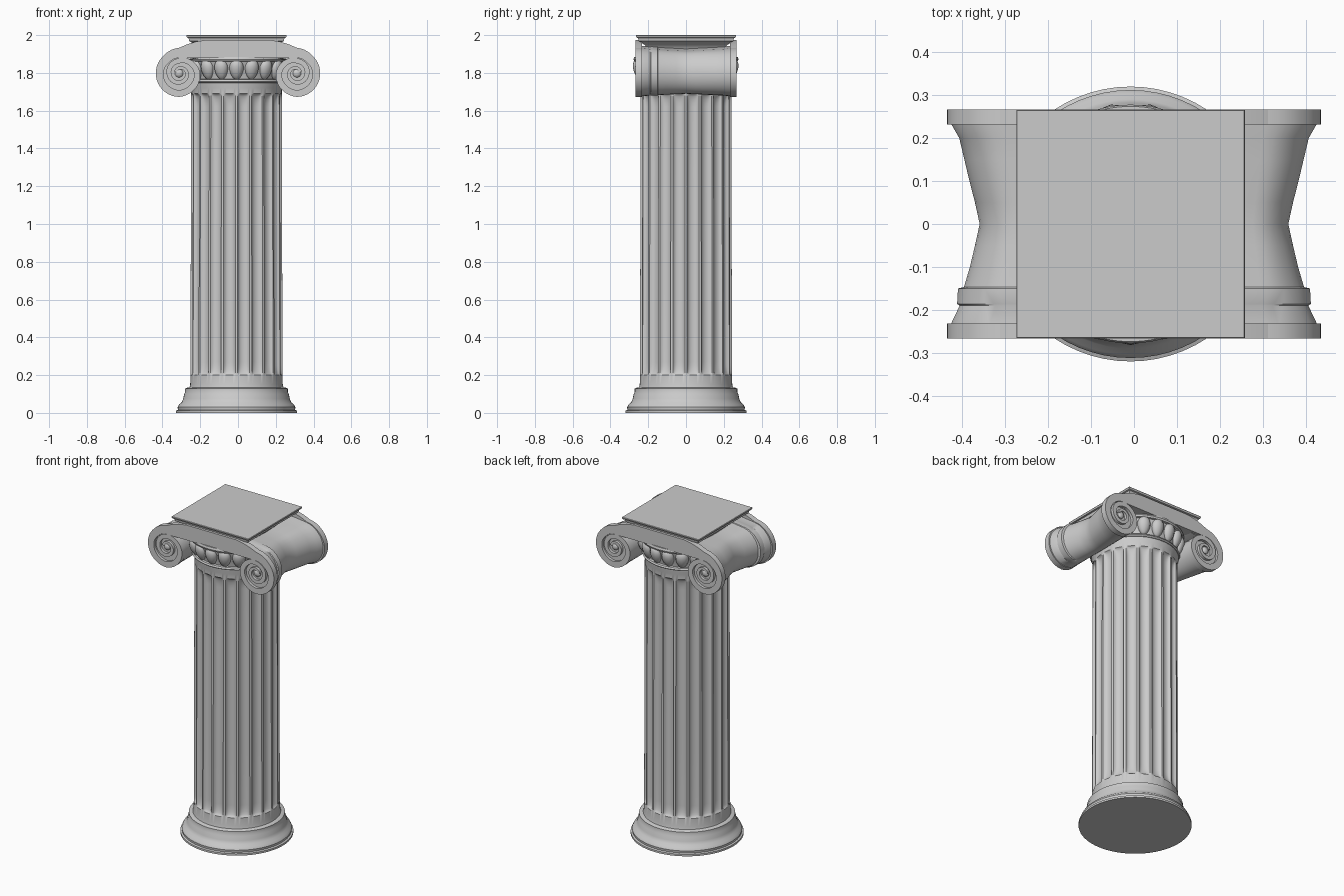
import bpy, bmesh, math
from math import sin, cos, pi, sqrt

if "Cube" in bpy.data.objects:
    bpy.data.objects.remove(bpy.data.objects["Cube"])

OX = -0.008  # shaft and base sit slightly left of the volutes


def make(name, verts, faces, angle=35, mirror=None, loc=(0, 0, 0)):
    me = bpy.data.meshes.new(name)
    me.from_pydata(verts, [], faces)
    bm = bmesh.new()
    bm.from_mesh(me)
    bmesh.ops.recalc_face_normals(bm, faces=bm.faces)
    bm.to_mesh(me)
    bm.free()
    ob = bpy.data.objects.new(name, me)
    bpy.context.collection.objects.link(ob)
    ob.location = loc
    bpy.ops.object.select_all(action='DESELECT')
    ob.select_set(True)
    bpy.context.view_layer.objects.active = ob
    bpy.ops.object.shade_smooth_by_angle(angle=math.radians(angle))
    if mirror:
        m = ob.modifiers.new("mirror", 'MIRROR')
        m.use_axis = mirror
        m.use_clip = False
        m.merge_threshold = 1e-5
    return ob


def loft(name, rings, closed=False, **kw):
    """Skin equal-length rings of points and cap both ends."""
    n = len(rings[0])
    verts = [p for r in rings for p in r]
    faces = [(i * n + j, i * n + (j + 1) % n, (i + 1) * n + (j + 1) % n, (i + 1) * n + j)
             for i in range(len(rings) - 1) for j in range(n)]
    faces += [tuple(range(n))[::-1], tuple((len(rings) - 1) * n + j for j in range(n))]
    return make(name, verts, faces, **kw)


def lathe(name, profile, n=64, turn=0.0, depth=None, **kw):
    rings = []
    for r, z in profile:
        ring = []
        for j in range(n):
            a = 2 * pi * j / n + turn
            rr = r - (depth(a, z) if depth else 0)
            ring.append((rr * cos(a), rr * sin(a), z))
        rings.append(ring)
    return loft(name, rings, loc=(OX, 0, 0), **kw)


def lerp(table, t):
    for (a, u), (b, v) in zip(table, table[1:]):
        if t <= b:
            return u + (v - u) * (t - a) / (b - a)
    return table[-1][1]


# Moulded round base
lathe("base", [(.32, 0), (.32, .012), (.31, .016), (.312, .03), (.304, .045), (.29, .056),
               (.282, .075), (.277, .1), (.272, .11), (.272, .128), (.262, .133), (.24, .135)])

# Fluted shaft
FLUTES = 20


def flute(a, z):
    v = (a * FLUTES / (2 * pi)) % 1 * 2 - 1
    d = max(0, min(z - .2, 1.69 - z)) / .07
    ramp = sqrt(1 - (1 - min(d, 1)) ** 2)
    return .021 * ramp * sqrt(max(0, 1 - (v / .82) ** 2))


zs = [.2, .205, .215, .23, .25, .27, .6, 1, 1.3, 1.62, 1.64, 1.66, 1.675, 1.685, 1.69]
shaft = [(.25, .13), (.245, .15)] + [(.244 - .004 * z / 1.7, z) for z in zs]
shaft += [(.24, 1.72), (.246, 1.74), (.246, 1.752), (.238, 1.756)]
lathe("fluted_shaft", shaft, n=FLUTES * 12, depth=flute, angle=40)

# Bowl of the capital with a bead below and a lip above
lathe("capital_bowl", [(.236, 1.75), (.238, 1.77), (.246, 1.8), (.256, 1.84), (.262, 1.86),
                       (.274, 1.862), (.278, 1.872), (.274, 1.885), (.24, 1.886)])
lathe("neck_bead", [(.235, 1.745), (.25, 1.748), (.255, 1.755), (.25, 1.764), (.235, 1.767)])

# Ring of pointed egg ornaments
EGGS = 19
bm = bmesh.new()
for i in range(EGGS):
    a = -pi / 2 + 2 * pi * i / EGGS
    new = bmesh.ops.create_uvsphere(bm, u_segments=12, v_segments=10, radius=1)['verts']
    for v in new:
        x, y, z = v.co
        k = 1.0 + .2 * z
        r, s = .249 + .008 * z + .03 * x * k, .037 * y * k
        v.co = (r * cos(a) - s * sin(a), r * sin(a) + s * cos(a), 1.818 + .054 * z)
me = bpy.data.meshes.new("egg_ornaments")
bm.to_mesh(me)
bm.free()
me.shade_smooth()
eggs = bpy.data.objects.new("egg_ornaments", me)
eggs.location.x = OX
bpy.context.collection.objects.link(eggs)

# Volute spiral: radius and band width against number of turns
CX, CZ = .312, 1.798
RAD = [(0, .135), (.12, .124), (.25, .123), (.5, .125), (.75, .112), (1, .08),
       (1.25, .066), (1.5, .06), (1.75, .052), (2, .036), (2.2, .026)]
WID = [(0, .053), (.25, .04), (.5, .036), (1, .028), (1.5, .022), (2.2, .014)]


def spiral(t, r):
    a = pi / 2 - 2 * pi * t
    return CX + r * cos(a), CZ + r * sin(a)


F0, F1 = -.267, -.232
rings = []
for i in range(89):
    t = 2.2 * i / 88
    ro = lerp(RAD, t)
    o, q = spiral(t, ro), spiral(t, ro - lerp(WID, t))
    rings.append([(o[0], F0, o[1]), (q[0], F0, q[1]), (q[0], F1, q[1]), (o[0], F1, o[1])])
loft("volute_spirals", rings, mirror=(True, True, False))

# Small eye at the heart of each spiral
rings = []
for r, y in [(.022, -.23), (.022, -.256), (.016, -.263), (.006, -.266)]:
    rings.append([(CX + r * cos(k * pi / 8), y, CZ + r * sin(k * pi / 8)) for k in range(16)])
loft("volute_eyes", rings, mirror=(True, True, False))

# Flat band joining the two spirals, front and back
half = [(.17, 1.974), (.22, 1.966), (.27, 1.951), (CX, CZ + .135), (CX, 1.88), (.22, 1.88)]
outline = half + [(-x, z) for x, z in reversed(half)]
loft("volute_band", [[(x, y, z) for x, z in outline] for y in (F0, F1)],
     mirror=(False, True, False))

# Waisted bolsters running from front to back, with a strap near the front
section = [spiral(t / 30, lerp(RAD, t / 30) * .985) for t in range(28)]
section += [(.215, 1.88), (.19, 1.89), (.19, 1.945)]
WAIST = [(-.25, .433), (-.24, .432), (-.19, .408), (-.186, .414), (-.15, .412), (-.147, .398),
         (-.1, .384), (-.05, .372), (0, .361), (.05, .372), (.1, .385), (.15, .397),
         (.2, .409), (.24, .432), (.25, .433)]
rings = []
for y, x in WAIST:
    k = (x - .2) / .235
    fz = 1 - (1 - k) * .38
    rings.append([(.2 + (px - .2) * k, y, 1.8 + (pz - 1.8) * fz) for px, pz in section])
loft("bolsters", rings, mirror=(True, False, False))

# Block between the bolsters
core = [(-.215, 1.88), (.215, 1.88), (.215, 1.925), (-.215, 1.925)]
loft("capital_core", [[(x, y, z) for x, z in core] for y in (-.245, .245)])

# Square abacus with hollow moulding
s2 = sqrt(2)
lathe("abacus", [(h * s2, z) for h, z in [(.2, 1.91), (.205, 1.93), (.218, 1.947), (.236, 1.96),
      (.25, 1.968), (.254, 1.984), (.262, 1.987), (.266, 1.997), (.264, 2)]],
      n=4, turn=pi / 4, angle=30)
